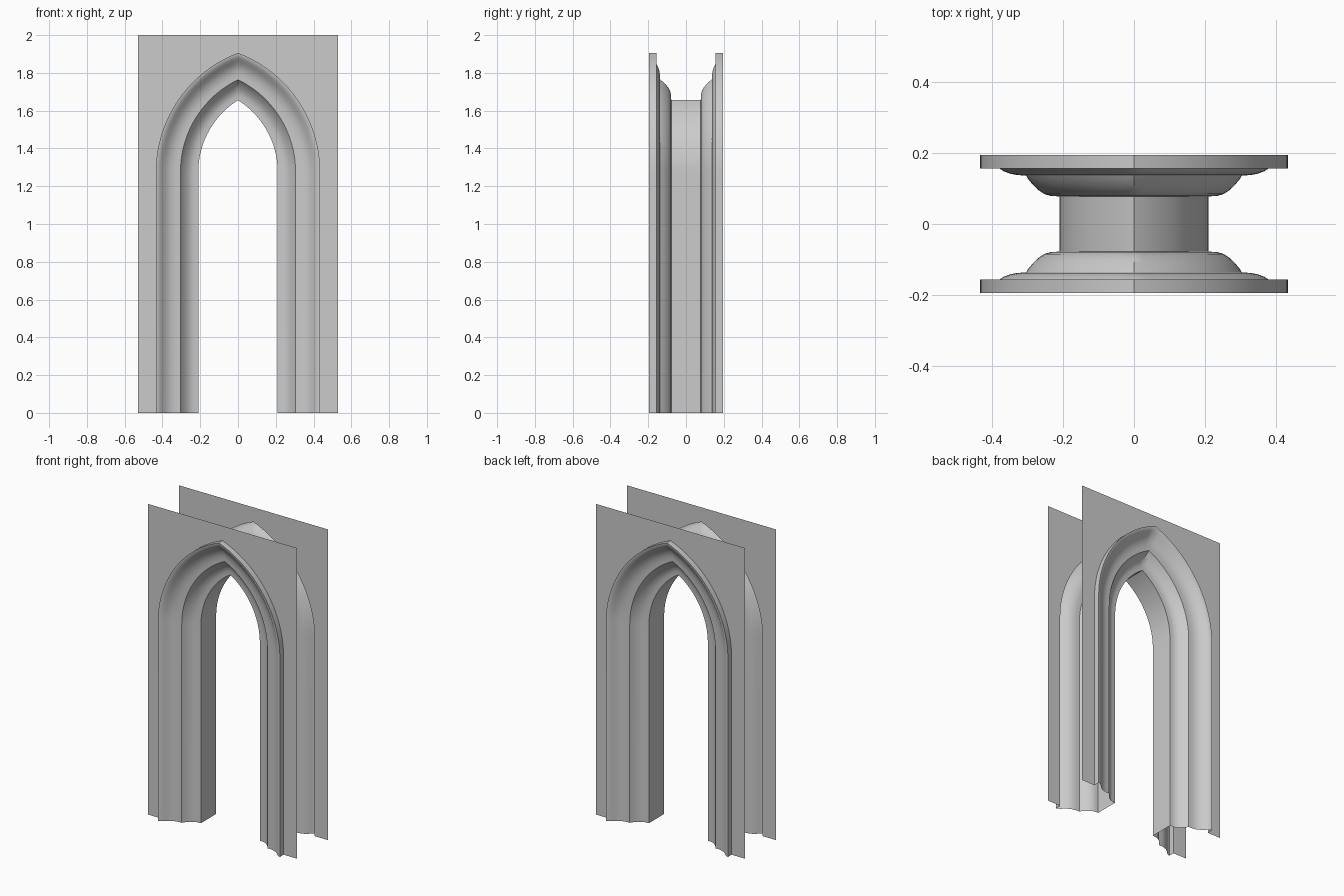
import bpy
import math

if "Cube" in bpy.data.objects:
    bpy.data.objects.remove(bpy.data.objects["Cube"])

SPRING = 1.275      # height where the straight jambs become arcs
D = 0.24            # arc centre distance past the middle line
FACE = 0.157        # half distance between the wall faces
HALF_W, TOP = 0.53, 2.0
STEPS = 20


def arch_path(half_width):
    """Pointed arch outline (x, z): right foot -> apex -> left foot."""
    r = half_width + D
    end = math.acos(D / r)
    right = [(half_width, 0.0)]
    for i in range(STEPS + 1):
        a = end * i / STEPS
        right.append((r * math.cos(a) - D, SPRING + r * math.sin(a)))
    right[-1] = (0.0, right[-1][1])
    return right + [(-x, z) for x, z in reversed(right[:-1])]


def make_object(name, verts, faces):
    mesh = bpy.data.meshes.new(name)
    mesh.from_pydata(verts, [], faces)
    mesh.update()
    obj = bpy.data.objects.new(name, mesh)
    bpy.context.collection.objects.link(obj)
    return obj


# Moulding cross-section (half width, y), wall face to soffit
half = [(0.435, -FACE), (0.435, -0.195),                       # raised hood edge
        (0.424, -0.193), (0.412, -0.185), (0.399, -0.173),
        (0.385, -0.160), (0.368, -0.149), (0.350, -0.142),     # outer hollow
        (0.330, -0.138), (0.305, -0.137),
        (0.298, -0.126), (0.285, -0.110), (0.270, -0.096),     # inner hollow
        (0.254, -0.085), (0.235, -0.079), (0.210, -0.078)]
profile = half + [(x, -y) for x, y in reversed(half)]

# Sweep the section along the pointed arch
paths = [arch_path(w) for w, _ in profile]
n_path, n_prof = len(paths[0]), len(profile)
verts = [(paths[j][i][0], profile[j][1], paths[j][i][1])
         for i in range(n_path) for j in range(n_prof)]
faces = []
for i in range(n_path - 1):
    for j in range(n_prof - 1):
        a, b = i * n_prof + j, (i + 1) * n_prof + j
        faces.append((a, b, b + 1, a + 1))
moulding = make_object("arch_moulding", verts, faces)
bpy.context.view_layer.objects.active = moulding
moulding.select_set(True)
bpy.ops.object.shade_smooth_by_angle(angle=math.radians(35))


# Thin wall faces with the arch opening cut out, front and back
def wall_face(name, y):
    outline = arch_path(profile[0][0])
    mid = len(outline) // 2
    halves = [outline[:mid + 1] + [(0, TOP), (HALF_W, TOP), (HALF_W, 0)],
              outline[mid:] + [(-HALF_W, 0), (-HALF_W, TOP), (0, TOP)]]
    pts, polys = [], []
    for loop in halves:
        start = len(pts)
        pts += [(x, y, z) for x, z in loop]
        polys.append(list(range(start, len(pts))))
    obj = make_object(name, pts, polys)
    # turn each face outward
    for p in obj.data.polygons:
        if p.normal.y * y < 0:
            p.flip()
    obj.data.update()


wall_face("front_wall_face", -FACE)
wall_face("back_wall_face", FACE)
